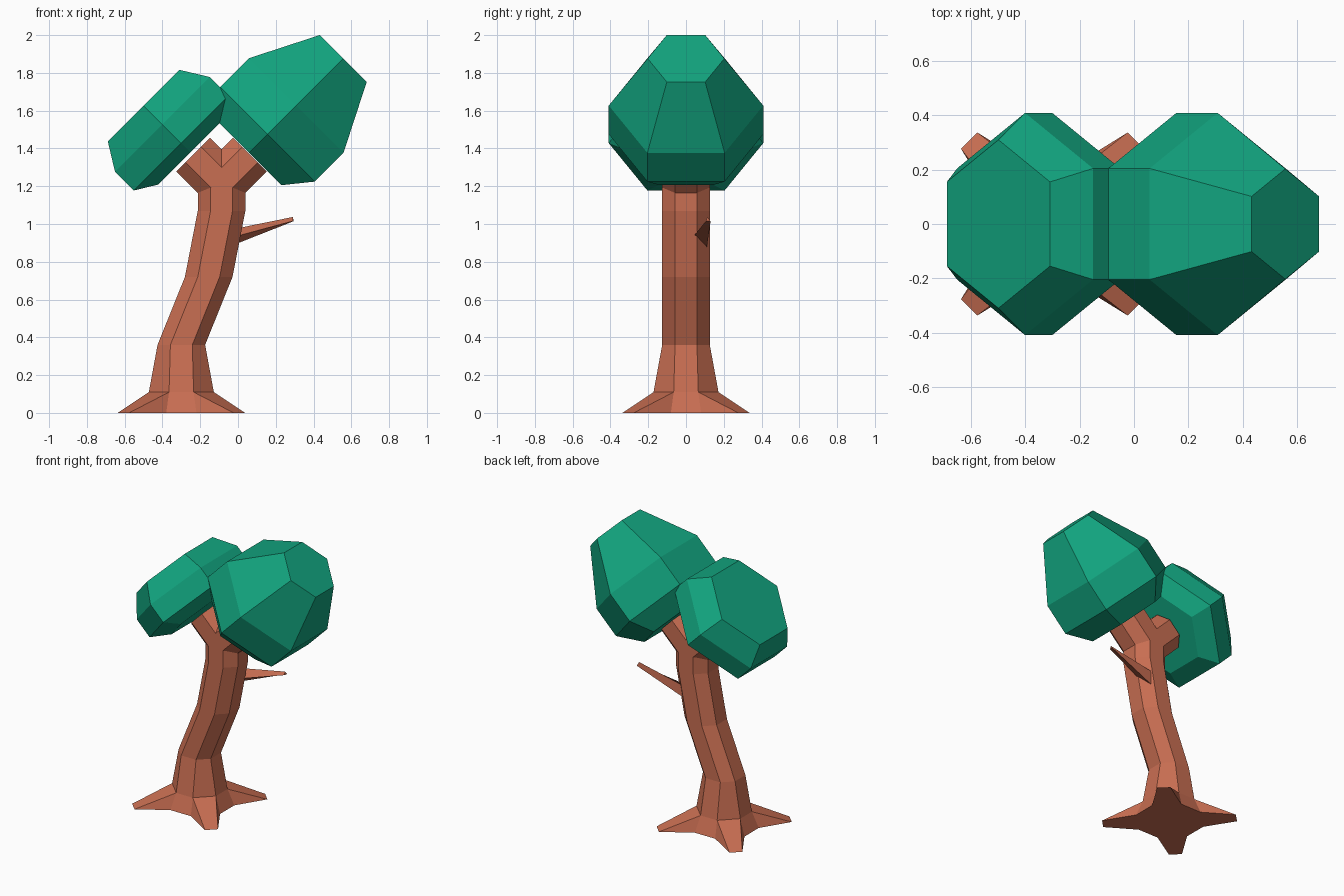
import bpy, bmesh, math
from mathutils import Vector

if "Cube" in bpy.data.objects:
    bpy.data.objects.remove(bpy.data.objects["Cube"])


def material(name, rgb):
    m = bpy.data.materials.new(name)
    m.diffuse_color = (*rgb, 1)
    m.use_nodes = True
    m.node_tree.nodes["Principled BSDF"].inputs["Base Color"].default_value = m.diffuse_color
    return m


BARK = material("bark", (0.58, 0.156, 0.084))
LEAF = material("leaf", (0.006, 0.37, 0.21))


def finish(name, bm, mat):
    bmesh.ops.recalc_face_normals(bm, faces=bm.faces)
    me = bpy.data.meshes.new(name)
    bm.to_mesh(me)
    bm.free()
    me.materials.append(mat)
    ob = bpy.data.objects.new(name, me)
    bpy.context.collection.objects.link(ob)
    return ob


def loft(bm, rings):
    """Skin a list of equal-length point rings and return their vertices."""
    vs = [[bm.verts.new(p) for p in r] for r in rings]
    n = len(vs[0])
    for lo, hi in zip(vs, vs[1:]):
        for i in range(n):
            j = (i + 1) % n
            bm.faces.new((lo[i], lo[j], hi[j], hi[i]))
    return vs


def solid(name, rings, mat):
    bm = bmesh.new()
    vs = loft(bm, rings)
    bm.faces.new(vs[0])
    bm.faces.new(vs[-1])
    return finish(name, bm, mat)


def octagon(h, c):
    """Chamfered square: half width h, half flat c."""
    return [(h, -c), (h, c), (c, h), (-c, h), (-h, c), (-h, -c), (-c, -h), (c, -h)]


def ring(profile, centre, u, v=(0, 1, 0)):
    return [Vector(centre) + a * Vector(u) + b * Vector(v) for a, b in profile]


# Trunk: bent octagonal tube that flares at the foot
STEM = octagon(0.126, 0.058)
X = (1, 0, 0)
FX = -0.30
bm = bmesh.new()
trunk = loft(bm, [
    ring(octagon(0.172, 0.065), (FX, 0, 0.11), X),
    ring(STEM, (FX, 0, 0.36), X),
    ring(STEM, (-0.155, 0, 0.72), X),
    ring(STEM, (-0.087, 0, 1.07), X),
    ring(STEM, (-0.087, 0, 1.19), X),
])
bm.faces.new(trunk[-1])

# Roots: the four chamfers spread out into pointed toes
top = trunk[0]
foot = [bm.verts.new(p) for p in ring(octagon(0.215, 0.08), (FX, 0, 0), X)]
toe = [bm.verts.new(p) for p in ring(octagon(0.337, 0.277), (FX, 0, 0), X)]
bm.faces.new(foot)
for i in range(8):
    j = (i + 1) % 8
    if i % 2 == 0:
        bm.faces.new((foot[i], foot[j], top[j], top[i]))
    else:
        bm.faces.new((toe[i], toe[j], top[j], top[i]))
        bm.faces.new((foot[i], toe[i], top[i]))
        bm.faces.new((toe[j], foot[j], top[j]))
        bm.faces.new((foot[j], toe[j], toe[i], foot[i]))
finish("trunk", bm, BARK)

# Fork: two stubs at 45 degrees, mitred where they meet
R = math.sqrt(0.5)
for side, name in ((1, "right_branch"), (-1, "left_branch")):
    solid(name, [
        ring(STEM, (-0.087, 0, 1.217), (0, 0, 1 / R)),
        ring(STEM, (-0.087 + side * 0.15, 0, 1.367), (-side * R, 0, R)),
    ], BARK)

# Twig: tapering three-sided spike
solid("twig", [
    [(-0.01, 0.04, 0.935), (-0.06, 0.11, 0.875), (-0.04, 0.12, 0.97)],
    [(0.29, 0.105, 1.015), (0.295, 0.13, 1.015), (0.29, 0.113, 1.037)],
], BARK)

# Crowns: hexagonal rings (centre x, centre z, radius) along each branch axis
HEX = [(math.sin(k * math.pi / 3), math.cos(k * math.pi / 3)) for k in range(6)]
CROWNS = {
    "left_crown": (-1, [(-0.252, 1.38, 0.28), (-0.301, 1.428, 0.409),
                        (-0.401, 1.528, 0.409), (-0.499, 1.626, 0.31)]),
    "right_crown": (1, [(0.058, 1.377, 0.28), (0.156, 1.475, 0.409),
                        (0.308, 1.627, 0.409), (0.557, 1.876, 0.203)]),
}
for name, (side, rows) in CROWNS.items():
    solid(name, [ring([(a * r, b * r) for a, b in HEX], (x, 0, z), (-side * R, 0, R))
                 for x, z, r in rows], LEAF)
